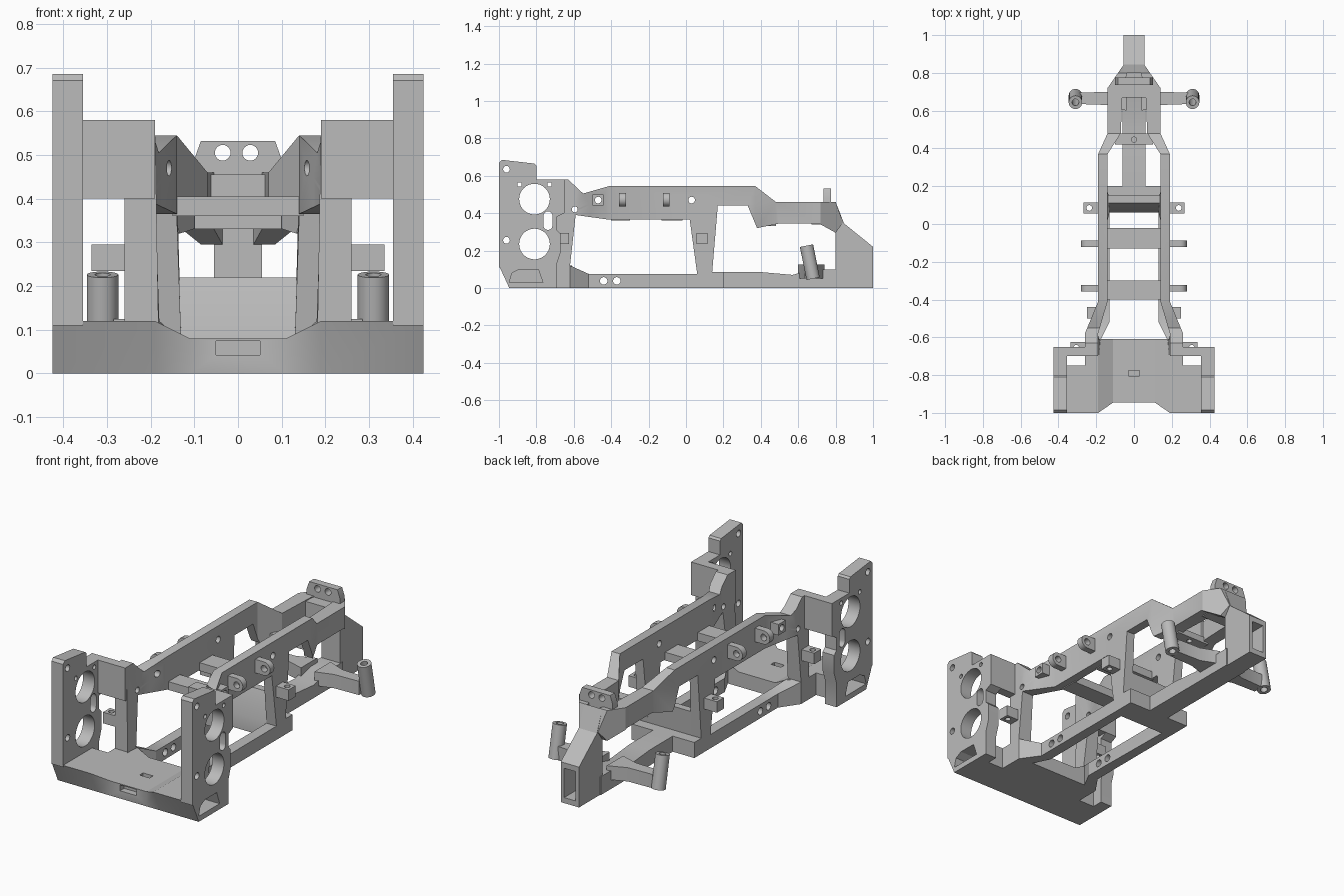
import bpy, bmesh, math

if "Cube" in bpy.data.objects:
    bpy.data.objects.remove(bpy.data.objects["Cube"], do_unlink=True)

grey = bpy.data.materials.new("plain grey")
grey.use_nodes = True
COLOUR = (0.5, 0.5, 0.5, 1)
grey.diffuse_color = COLOUR
grey.node_tree.nodes["Principled BSDF"].inputs["Base Color"].default_value = COLOUR


def circle(u, v, r, n=24):
    return [(u + r * math.cos(2 * math.pi * i / n), v + r * math.sin(2 * math.pi * i / n)) for i in range(n)]


def rect(u0, v0, u1, v1):
    return [(u0, v0), (u1, v0), (u1, v1), (u0, v1)]


def slot(u, v, r, half):
    arc = [math.pi * i / 8 for i in range(9)]
    top = [(u + r * math.cos(a), v + half + r * math.sin(a)) for a in arc]
    return top + [(u - r * math.cos(a), v - half - r * math.sin(a)) for a in arc]


def plate(name, axis, lo, hi, outline, holes=(), mirror=False, bends=(), warp=None):
    """Extrude an outline with holes along an axis, then optionally slice and warp it."""
    place = {"x": lambda u, v, w: (w, u, v),
             "y": lambda u, v, w: (u, w, v),
             "z": lambda u, v, w: (u, v, w)}[axis]
    bm = bmesh.new()
    edges = []
    for loop in [outline, *holes]:
        verts = [bm.verts.new(place(u, v, lo)) for u, v in loop]
        edges += [bm.edges.new((verts[i - 1], verts[i])) for i in range(len(verts))]
    normal = place(0, 0, 1)
    bmesh.ops.triangle_fill(bm, edges=edges, use_beauty=True, normal=normal)
    new = bmesh.ops.extrude_face_region(bm, geom=bm.faces[:])["geom"]
    bmesh.ops.translate(bm, verts=[g for g in new if isinstance(g, bmesh.types.BMVert)],
                        vec=place(0, 0, hi - lo))
    for co, no in bends:
        bmesh.ops.bisect_plane(bm, geom=bm.verts[:] + bm.edges[:] + bm.faces[:],
                               plane_co=co, plane_no=no, dist=1e-5)
    if warp:
        for v in bm.verts:
            warp(v.co)
    bmesh.ops.recalc_face_normals(bm, faces=bm.faces[:])
    mesh = bpy.data.meshes.new(name)
    bm.to_mesh(mesh)
    bm.free()
    mesh.materials.append(grey)
    ob = bpy.data.objects.new(name, mesh)
    bpy.context.collection.objects.link(ob)
    if mirror:
        mod = ob.modifiers.new("mirror", "MIRROR")
        mod.use_mirror_merge = False
    return ob


def cut(ob, cutter):
    """Subtract the cutter for good and delete it."""
    cutter.hide_render = True
    mod = ob.modifiers.new("cut", "BOOLEAN")
    mod.operation, mod.object, mod.solver = "DIFFERENCE", cutter, "EXACT"
    bpy.context.view_layer.update()
    mesh = bpy.data.meshes.new_from_object(ob.evaluated_get(bpy.context.evaluated_depsgraph_get()))
    ob.modifiers.remove(mod)
    ob.data = mesh
    bpy.data.objects.remove(cutter, do_unlink=True)


def ramp(t, points):
    for (a, fa), (b, fb) in zip(points, points[1:]):
        if t <= b:
            return fa + (fb - fa) * max(0, (t - a) / (b - a))
    return points[-1][1]


# Side rails: one windowed profile, flared at the front and pinched at the rear
REAR_OUT = [(0.37, 0.19), (0.48, 0.14), (0.72, 0.14), (0.85, 0.05)]
REAR_IN = [(0.37, 0.14), (0.48, 0.07), (0.72, 0.06), (0.85, 0.02)]


def rail_shape(co):
    low = co.z < 0.2
    start, end = (-0.62, -0.52) if low else (-0.58, -0.41)
    if co.x > 0.165:
        co.x = ramp(co.y, [(start, 0.26), (end, 0.19)] + REAR_OUT)
    else:
        co.x = ramp(co.y, [(start, 0.19), (end, 0.14)] + REAR_IN)
        if low and co.y < 0.2:
            co.x -= 0.01


rail = [(-0.69, 0), (-0.69, 0.58), (-0.63, 0.58), (-0.55, 0.505), (-0.41, 0.545), (0.37, 0.545),
        (0.48, 0.46), (0.80, 0.46), (0.84, 0.35), (0.80, 0.295), (0.71, 0.345), (0.5, 0.345),
        (0.38, 0.32), (0.33, 0.44), (0.17, 0.44), (0.14, 0.085), (0.2, 0.085), (0.2, 0)]
window = [(-0.62, 0.12), (-0.59, 0.39), (-0.41, 0.365), (0.02, 0.365), (0.06, 0.075), (-0.52, 0.075)]
rail_holes = [window] + [circle(y, z, r, 16) for y, z, r in
                         [(-0.595, 0.42, 0.016), (-0.47, 0.47, 0.018), (0.03, 0.47, 0.018),
                          (-0.44, 0.038, 0.02), (-0.37, 0.038, 0.02)]]
plate("side_rails", "x", 0.14, 0.19, rail, rail_holes, True,
      [((0, y, 0), (0, 1, 0)) for y in (-0.62, -0.58, -0.52, -0.41, 0.37, 0.48, 0.72)], rail_shape)


# Front floor with a lowered middle and a raked lower lip
def floor_shape(co):
    if co.z < 0.06:
        co.y = max(co.y, -0.945)
    elif abs(co.x) < 0.12:
        co.z = 0.08


half = [(0.11, -0.945), (0.19, -1), (0.425, -1), (0.425, -0.75), (0.26, -0.75), (0.26, -0.65), (0.19, -0.61)]
floor = plate("front_floor", "z", 0, 0.12, half + [(-x, y) for x, y in reversed(half)],
              bends=[((x, 0, 0), (1, 0, 0)) for x in (-0.19, -0.11, 0.11, 0.19)], warp=floor_shape)
pocket = [(-0.945, 0.03), (-0.93, 0.08), (-0.89, 0.1), (-0.79, 0.1), (-0.765, 0.03)]
cut(floor, plate("side_pocket_cutter", "x", 0.3, 0.5, pocket, mirror=True))
cut(floor, plate("lip_slot_cutter", "y", -0.97, -0.91, rect(-0.05, 0.042, 0.05, 0.074)))
cut(floor, plate("floor_slot_cutter", "z", 0.03, 0.2, rect(-0.03, -0.805, 0.03, -0.775)))

# Front towers, with the panels tying them to the rails
tower = [(-1, 0.11), (-1, 0.67), (-0.985, 0.685), (-0.81, 0.665), (-0.8, 0.655), (-0.8, 0.58),
         (-0.65, 0.58), (-0.65, 0.4), (-0.69, 0.38), (-0.69, 0.31), (-0.67, 0.29), (-0.67, 0.19),
         (-0.69, 0.13), (-0.69, 0), (-0.76, 0), (-0.78, 0.11)]
tower_holes = [circle(-0.81, z, 0.082, 40) for z in (0.475, 0.235)] + [slot(-0.738, 0.36, 0.024, 0.026)]
tower_holes += [circle(y, z, r, 16) for y, z, r in
                [(-0.96, 0.635, 0.018), (-0.96, 0.255, 0.018), (-0.89, 0.553, 0.012), (-0.73, 0.553, 0.012)]]
plate("front_towers", "x", 0.355, 0.425, tower, tower_holes, True)
plate("tower_panels", "y", -0.7, -0.65, rect(0.19, 0.4, 0.36, 0.58), mirror=True)

# Cross members and the sloping skid
for name, y0, y1, z0, z1, w in [("front_crossbar", -0.4, -0.3, 0.36, 0.405, 0.15),
                                ("middle_crossbar", -0.13, -0.02, 0.36, 0.405, 0.15),
                                ("rear_crossbar", 0.67, 0.75, 0.34, 0.455, 0.1)]:
    plate(name, "x", -w, w, rect(y0, z0, y1, z1))
plate("hinge_crossbar", "z", 0.33, 0.365, rect(-0.1, 0.42, 0.1, 0.48), [circle(0, 0.447, 0.014, 16)])
skid = [(0.06, 0), (0.06, 0.08), (0.11, 0.22), (0.15, 0.22), (0.14, 0.085), (0.2, 0.085), (0.2, 0)]
plate("skid_ramp", "x", -0.14, 0.14, skid)

# Rear spine, hollow tail and upright bracket
spine = [(0.19, 0), (0.19, 0.085), (0.4, 0.085), (0.57, 0.07), (0.68, 0.1), (0.82, 0.1), (0.82, 0)]
plate("rear_spine", "x", -0.06, 0.06, spine)
tail = plate("tail_box", "x", -0.055, 0.055,
             [(0.8, 0), (0.8, 0.46), (0.845, 0.345), (1, 0.22), (1, 0)])
cut(tail, plate("tail_pocket_cutter", "y", 0.86, 1.1, rect(-0.035, 0.03, 0.035, 0.19)))
plate("rear_bracket", "y", 0.735, 0.775, [(-0.1, 0.44), (0.1, 0.44), (0.1, 0.49), (0.085, 0.532),
                                          (-0.085, 0.532), (-0.1, 0.49)],
      [circle(x, 0.505, 0.018) for x in (-0.035, 0.028)])

# Rear arms carrying tilted sleeves
plate("rear_arms", "z", 0.05, 0.125, [(0.04, 0.6), (0.14, 0.63), (0.285, 0.635), (0.285, 0.695),
                                      (0.14, 0.7), (0.04, 0.74)], mirror=True)
sleeve = plate("arm_sleeves", "z", -0.09, 0.09, circle(0.31, 0, 0.036), [circle(0.31, 0, 0.018)], True)
sleeve.location = (0, 0.662, 0.138)
sleeve.rotation_euler = (0.2, 0, 0)

# Rounded ears on the rails
tip = [(0.243 + 0.037 * math.cos(a), 0.472 + 0.037 * math.sin(a))
       for a in [math.pi * (i / 10 - 0.5) for i in range(11)]]
for name, y in [("front_ears", -0.34), ("middle_ears", -0.105)]:
    plate(name, "y", y - 0.018, y + 0.018, [(0.18, 0.509), (0.18, 0.435)] + tip,
          [circle(0.243, 0.472, 0.018, 16)], True)
plate("square_bosses", "x", 0.18, 0.25, rect(-0.5, 0.44, -0.44, 0.5), [circle(-0.47, 0.47, 0.018, 16)], True)

# Body mounting lugs with upright holes
for name, y, x0, x1 in [("front_lugs", -0.655, 0.25, 0.335), ("rear_lugs", 0.085, 0.18, 0.267)]:
    plate(name, "z", 0.235, 0.295, rect(x0, y - 0.03, x1, y + 0.03), [circle(x1 - 0.03, y, 0.015, 16)], True)

# Smooth the round holes and keep the hard edges
bpy.ops.object.select_all(action="DESELECT")
for ob in bpy.context.collection.objects:
    if ob.type == "MESH" and grey.name in ob.data.materials:
        ob.select_set(True)
        bpy.context.view_layer.objects.active = ob
bpy.ops.object.shade_smooth_by_angle(angle=math.radians(25))
